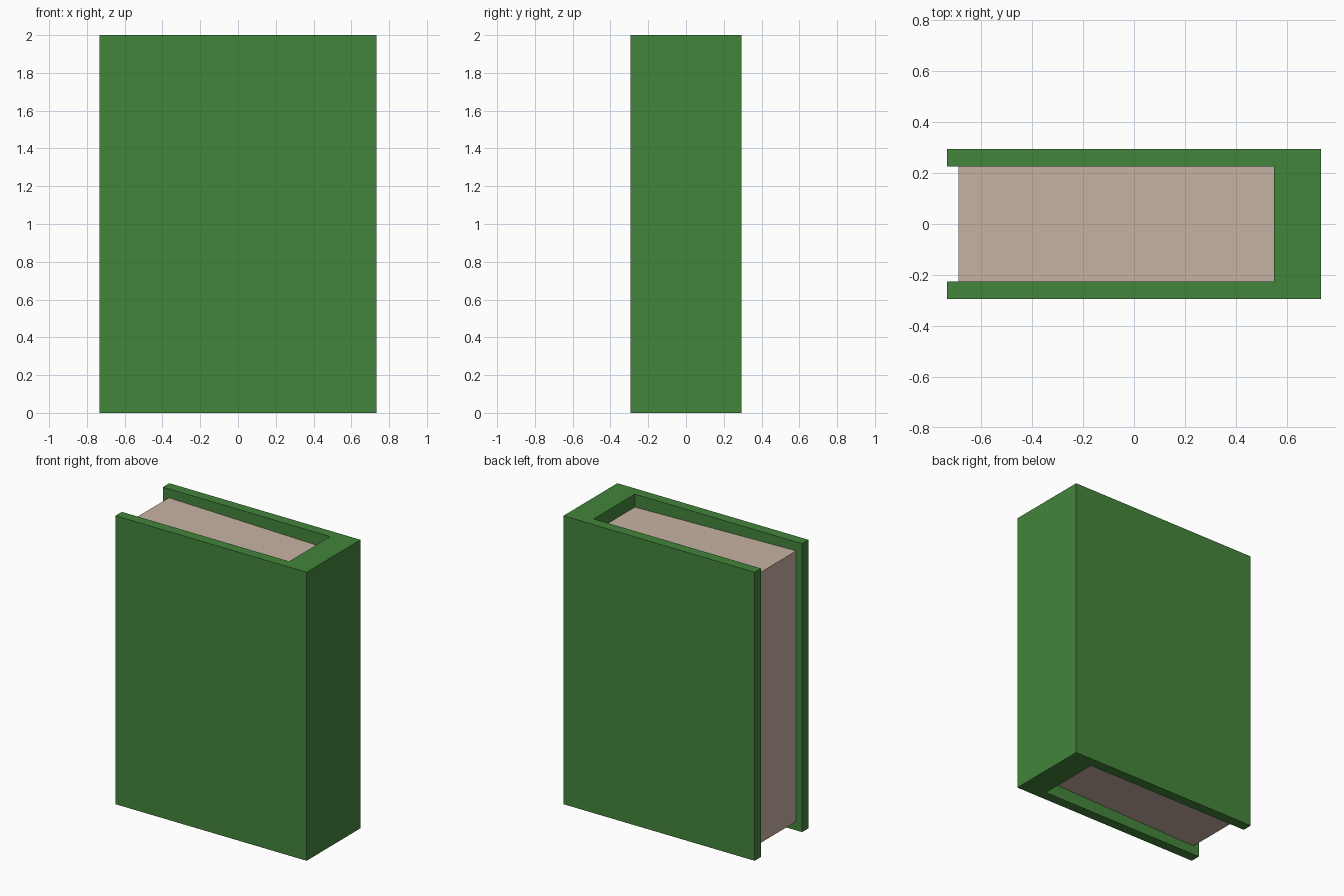
import bpy
import bmesh

if "Cube" in bpy.data.objects:
    bpy.data.objects.remove(bpy.data.objects["Cube"])


def material(name, rgb):
    mat = bpy.data.materials.new(name)
    mat.diffuse_color = (*rgb, 1.0)
    mat.use_nodes = True
    mat.node_tree.nodes["Principled BSDF"].inputs["Base Color"].default_value = mat.diffuse_color
    return mat


def prism(name, profile, axis, start, end, mat):
    """Extrude a flat profile along an axis: 'y' takes (x, z), 'z' takes (x, y)."""
    bm = bmesh.new()
    place = {'y': lambda a, b: (a, start, b), 'z': lambda a, b: (a, b, start)}[axis]
    offset = {'y': (0, end - start, 0), 'z': (0, 0, end - start)}[axis]
    face = bm.faces.new([bm.verts.new(place(a, b)) for a, b in profile])
    ext = bmesh.ops.extrude_face_region(bm, geom=[face], use_keep_orig=True)
    moved = [v for v in ext["geom"] if isinstance(v, bmesh.types.BMVert)]
    bmesh.ops.translate(bm, verts=moved, vec=offset)
    bmesh.ops.recalc_face_normals(bm, faces=bm.faces)
    mesh = bpy.data.meshes.new(name)
    bm.to_mesh(mesh)
    bm.free()
    mesh.materials.append(mat)
    obj = bpy.data.objects.new(name, mesh)
    bpy.context.collection.objects.link(obj)
    return obj


HX, HY, HEIGHT = 0.733, 0.295, 2.0
INNER_Y, SPINE_X, FORE_X = 0.225, 0.55, -0.688

green = material("cover_green", (0.056, 0.235, 0.044))
paper = material("paper", (0.578, 0.445, 0.366))

# Cover: two boards joined by a thick spine, a U seen from above
prism("cover", [(-HX, -HY), (HX, -HY), (HX, HY), (-HX, HY),
                (-HX, INNER_Y), (SPINE_X, INNER_Y),
                (SPINE_X, -INNER_Y), (-HX, -INNER_Y)],
      'z', 0.0, HEIGHT, green)

# Pages: recessed block, slightly shorter at the spine than at the fore edge
FORE_GAP, SPINE_GAP = 0.062, 0.09
prism("pages", [(FORE_X, FORE_GAP), (SPINE_X, SPINE_GAP),
                (SPINE_X, HEIGHT - SPINE_GAP), (FORE_X, HEIGHT - FORE_GAP)],
      'y', -INNER_Y, INNER_Y, paper)
